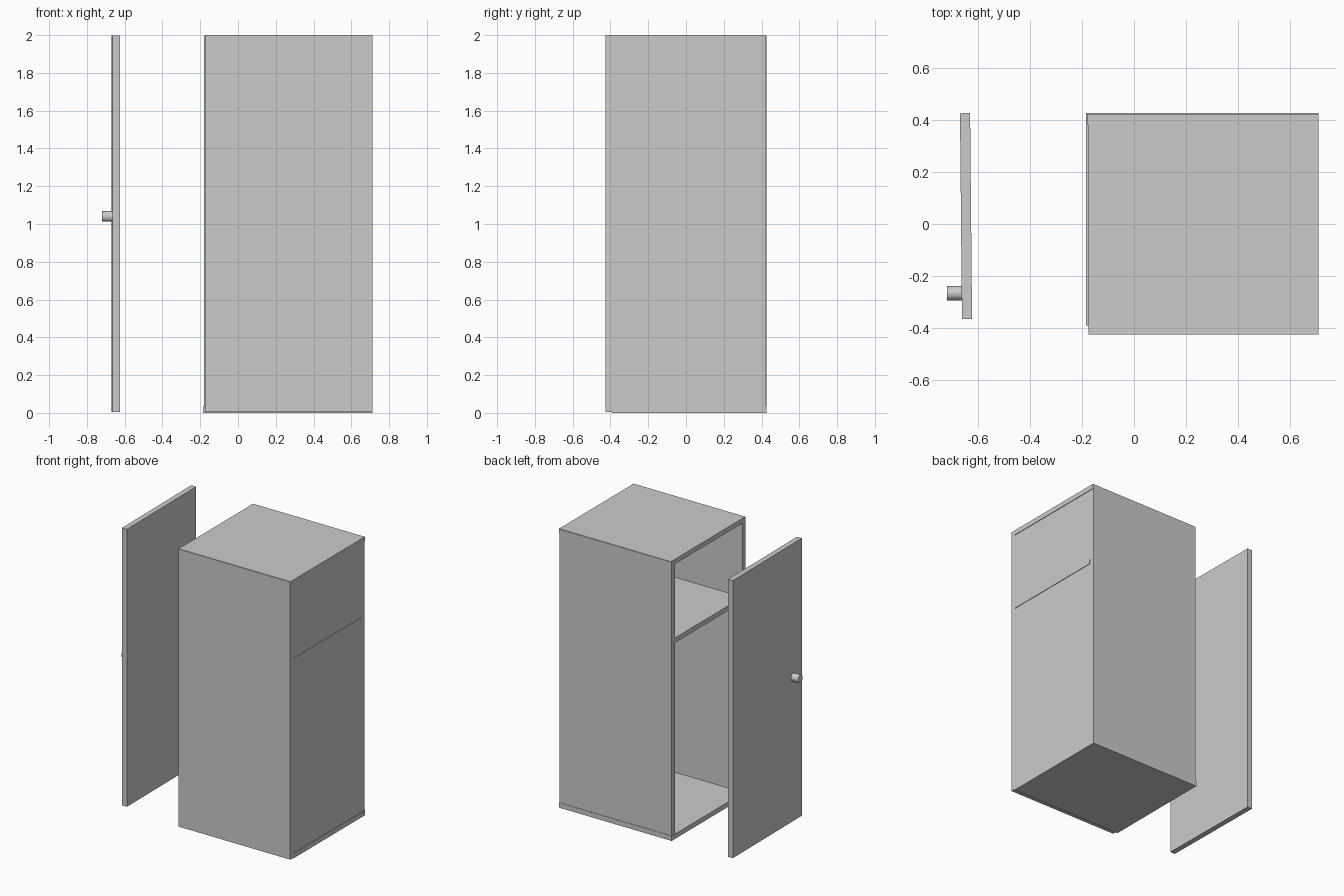
import bpy, math

if "Cube" in bpy.data.objects:
    bpy.data.objects.remove(bpy.data.objects["Cube"])


def box(name, x, y, z):
    """Axis-aligned panel from (min, max) pairs."""
    bpy.ops.mesh.primitive_cube_add(
        size=1, location=[(a + b) / 2 for a, b in (x, y, z)])
    ob = bpy.context.object
    ob.name = name
    ob.scale = [b - a for a, b in (x, y, z)]
    bpy.ops.object.transform_apply(location=False, rotation=False, scale=True)
    return ob


# Cabinet carcass, open towards -x
box("front_side_panel", (-0.175, 0.712), (-0.425, -0.39), (0.006, 1.997))
box("rear_side_panel", (-0.18, 0.708), (0.382, 0.424), (0.006, 1.997))
box("bottom_panel", (-0.185, 0.711), (-0.392, 0.427), (0.0, 0.035))
box("top_panel", (-0.175, 0.712), (-0.423, 0.422), (1.965, 2.0))
box("shelf", (-0.175, 0.712), (-0.395, 0.385), (1.40, 1.435))
box("back_panel", (0.67, 0.708), (-0.395, 0.385), (0.02, 1.98))

# Detached door, very slightly turned
door = box("door", (-0.667, -0.628), (-0.367, 0.427), (0.006, 1.998))
door.rotation_euler.z = 0.0095

# Round door knob
bpy.ops.mesh.primitive_cylinder_add(
    vertices=32, radius=0.028, depth=0.06,
    location=(-0.69, -0.267, 1.04), rotation=(0, math.pi / 2, 0))
knob = bpy.context.object
knob.name = "door_knob"
bpy.ops.object.shade_smooth_by_angle()
